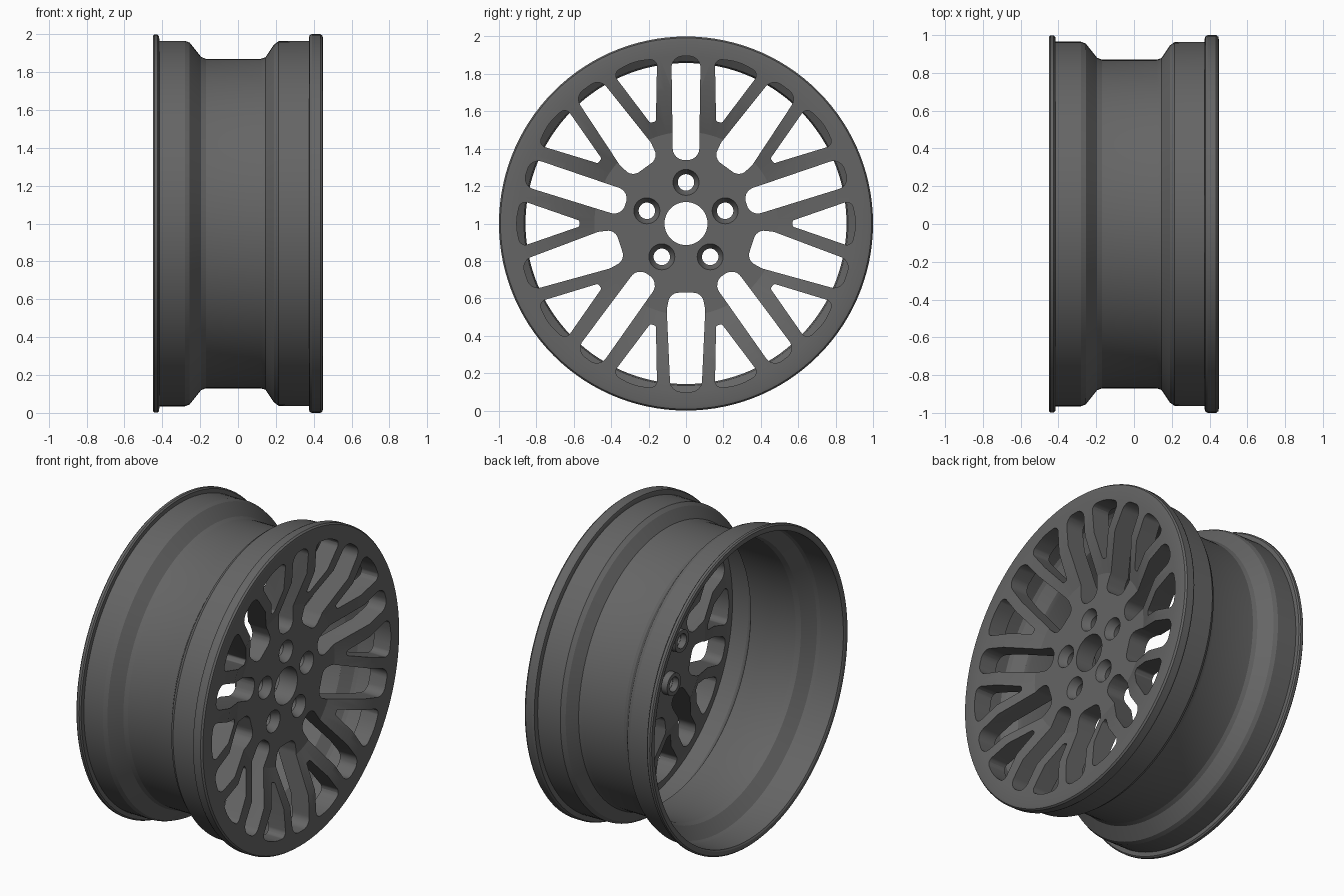
import bpy, bmesh, math
from mathutils import Matrix, Vector

cube = bpy.data.objects.get("Cube")
if cube:
    bpy.data.objects.remove(cube)

SEGMENTS = 120
CENTRE = Matrix.Translation((0, 0, 1))

metal = bpy.data.materials.new("dark_grey_metal")
metal.use_nodes = True
GREY = (0.13, 0.13, 0.13, 1)
metal.diffuse_color = GREY
metal.node_tree.nodes["Principled BSDF"].inputs["Base Color"].default_value = GREY


def finish(bm, name):
    bmesh.ops.remove_doubles(bm, verts=bm.verts, dist=0.0001)
    bmesh.ops.recalc_face_normals(bm, faces=bm.faces)
    bm.transform(CENTRE)
    mesh = bpy.data.meshes.new(name)
    bm.to_mesh(mesh)
    bm.free()
    mesh.materials.append(metal)
    obj = bpy.data.objects.new(name, mesh)
    bpy.context.collection.objects.link(obj)
    return obj


def smooth(obj):
    bpy.ops.object.select_all(action="DESELECT")
    obj.select_set(True)
    bpy.context.view_layer.objects.active = obj
    bpy.ops.object.shade_smooth_by_angle(angle=math.radians(20))


def loft(bm, loops, closed=False):
    """Skin a row of equal-length loops; cap the ends, or join them in a ring."""
    rings = [[bm.verts.new(p) for p in loop] for loop in loops]
    n = len(rings[0])
    pairs = list(zip(rings, rings[1:])) + ([(rings[-1], rings[0])] if closed else [])
    for a, b in pairs:
        for i in range(n):
            j = (i + 1) % n
            bm.faces.new((a[i], a[j], b[j], b[i]))
    if not closed:
        bm.faces.new(rings[0])
        bm.faces.new(rings[-1][::-1])


def circle(x, radius, angle=0, offset=0, n=SEGMENTS):
    cy, cz = offset * math.cos(angle), offset * math.sin(angle)
    return [(x, cy + radius * math.cos(math.tau * i / n),
             cz + radius * math.sin(math.tau * i / n)) for i in range(n)]


def revolve(name, profile):
    bm = bmesh.new()
    loft(bm, [circle(x, r) for x, r in profile], closed=True)
    return finish(bm, name)


def rounded(corners, steps=6):
    """Fillet a polygon of (distance, side, fillet radius) corners."""
    out = []
    for i, (u, v, radius) in enumerate(corners):
        p = Vector((u, v))
        a = Vector(corners[i - 1][:2]) - p
        b = Vector(corners[(i + 1) % len(corners)][:2]) - p
        half = a.angle(b) / 2
        reach = min(radius / math.tan(half), a.length * 0.49, b.length * 0.49)
        p0, p1 = p + a.normalized() * reach, p + b.normalized() * reach
        bis = (a.normalized() + b.normalized()).normalized()
        c = p + bis * (reach / math.cos(half))
        r = reach * math.tan(half)
        for k in range(steps + 1):
            d = p0.lerp(p1, k / steps) - c
            out.append(c + d.normalized() * r)
    return out


def mirrored(half):
    """Complete an outline across the radial line."""
    return half + [(u, -v, r) for u, v, r in reversed(half) if v > 0]


def slot(bm, outline, degrees):
    a = math.radians(degrees)
    pts = [(u * math.cos(a) - v * math.sin(a), u * math.sin(a) + v * math.cos(a))
           for u, v in outline]
    loft(bm, [[(x, y, z) for y, z in pts] for x in (0.05, 0.6)])


# Barrel: thin shell with a drop centre and rolled rear flange
barrel = revolve("barrel", [
    (-0.445, 0.955), (-0.45, 0.965), (-0.45, 0.99), (-0.442, 0.998),
    (-0.425, 0.998), (-0.417, 0.99), (-0.415, 0.965), (-0.28, 0.965),
    (-0.255, 0.955), (-0.195, 0.88), (-0.17, 0.87), (0.12, 0.87),
    (0.145, 0.878), (0.19, 0.945), (0.215, 0.963), (0.385, 0.965),
    (0.385, 0.948), (0.22, 0.948), (0.2, 0.935), (0.15, 0.867),
    (0.125, 0.858), (-0.175, 0.858), (-0.205, 0.87), (-0.265, 0.945),
    (-0.285, 0.953)])

# Wheel face: recessed hub rising through a sloped band to the front lip
face = revolve("spoked_face", [
    (0.34, 0.115), (0.34, 0.49), (0.435, 0.72), (0.448, 0.9),
    (0.45, 0.975), (0.446, 0.992), (0.435, 1.0), (0.39, 1.0),
    (0.378, 0.994), (0.374, 0.98), (0.374, 0.957), (0.335, 0.957),
    (0.33, 0.9), (0.31, 0.73), (0.215, 0.5), (0.215, 0.115)])

# Openings: two kinds of long slot, wedge slots between them, and lug holes
narrow = rounded(mirrored([(0.34, 0.07, 0.06), (0.895, 0.078, 0.06)]))
wide = rounded(mirrored([(0.37, 0.085, 0.07), (0.46, 0.103, 0.1), (0.9, 0.083, 0.06)]))
wedge = rounded(mirrored([(0.57, 0.016, 0.013), (0.885, 0.125, 0.035), (0.912, 0, 0.3)]))

bm = bmesh.new()
for k in range(5):
    turn = 72 * k
    slot(bm, narrow, 90 + turn)
    slot(bm, wide, 54 + turn)
    slot(bm, wedge, 72 + turn)
    slot(bm, wedge, 108 + turn)
    a = math.radians(90 + turn)
    loft(bm, [circle(x, r, a, 0.22, 32) for x, r in
              ((0.1, 0.044), (0.29, 0.044), (0.305, 0.055), (0.341, 0.07), (0.5, 0.07))])
cutter = finish(bm, "opening_cutter")
cutter.hide_render = True

cut = face.modifiers.new("openings", "BOOLEAN")
cut.operation = "DIFFERENCE"
cut.solver = "EXACT"
cut.object = cutter
bpy.context.view_layer.objects.active = face
bpy.ops.object.modifier_apply(modifier=cut.name)
bpy.data.objects.remove(cutter)

# Lug bosses: short tubes behind the hub
bm = bmesh.new()
for k in range(5):
    a = math.radians(90 + 72 * k)
    loft(bm, [circle(x, r, a, 0.22, 32) for x, r in
              ((0.23, 0.072), (0.175, 0.07), (0.175, 0.046), (0.23, 0.046))], closed=True)
bosses = finish(bm, "lug_bosses")

for obj in (barrel, face, bosses):
    smooth(obj)
